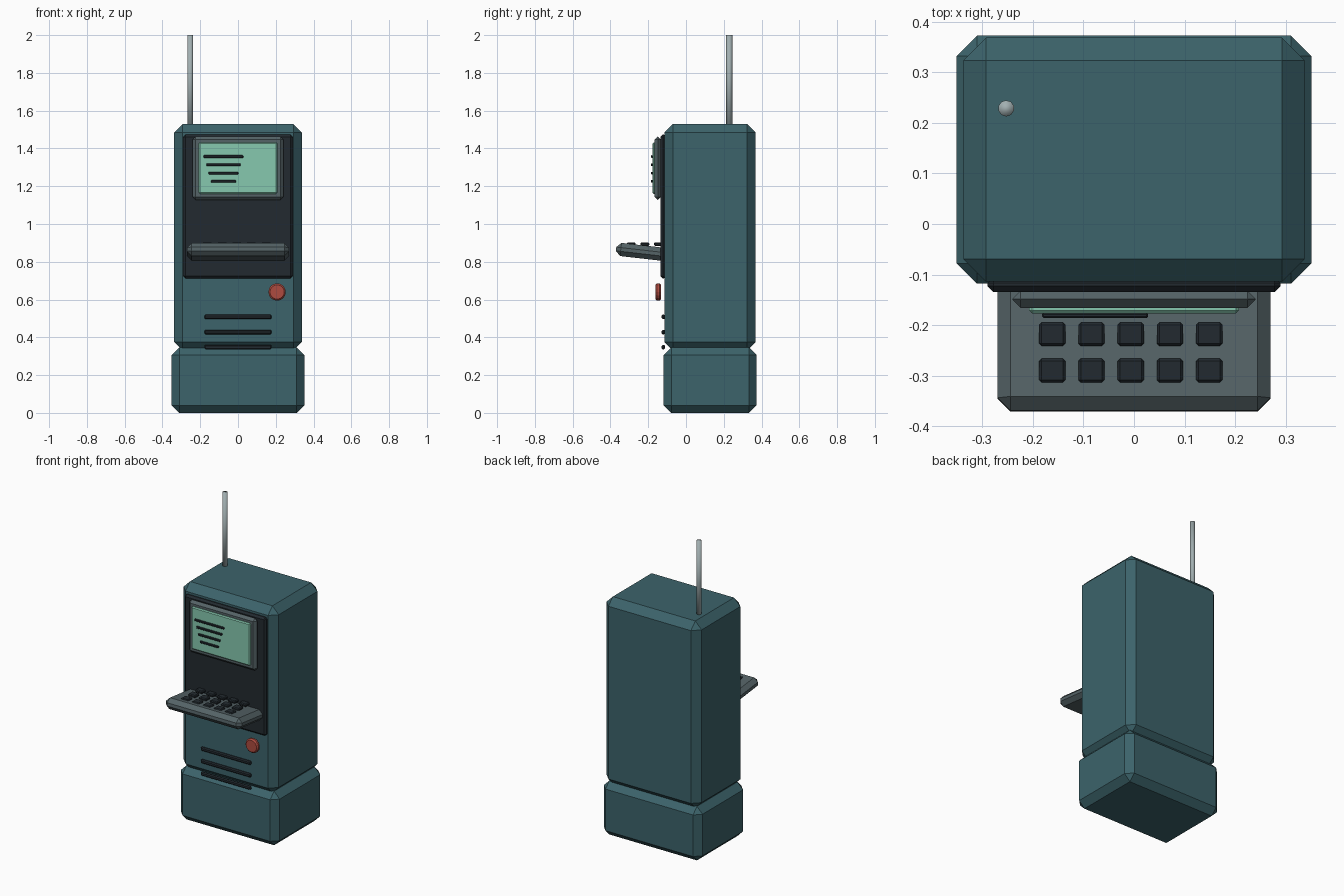
import bpy
from math import radians

if "Cube" in bpy.data.objects:
    bpy.data.objects.remove(bpy.data.objects["Cube"])


def material(name, r, g, b):
    m = bpy.data.materials.new(name)
    m.diffuse_color = (r, g, b, 1)
    m.use_nodes = True
    m.node_tree.nodes["Principled BSDF"].inputs["Base Color"].default_value = m.diffuse_color
    return m


TEAL = material("teal", 0.045, 0.125, 0.145)
DARK = material("dark", 0.016, 0.023, 0.029)
GREY = material("slate_grey", 0.09, 0.125, 0.135)
GREEN = material("screen_green", 0.24, 0.58, 0.43)
RED = material("red", 0.42, 0.07, 0.05)
METAL = material("metal", 0.36, 0.43, 0.44)


def finish(obj, name, mat, bevel):
    obj.name = name
    obj.data.materials.append(mat)
    if bevel:
        mod = obj.modifiers.new("chamfer", "BEVEL")
        mod.width = bevel
        mod.segments = 1
        mod.limit_method = "ANGLE"
        mod.angle_limit = radians(40)
    return obj


def box(name, x, y, z, mat, bevel, tilt=0):
    """Chamfered box from (min, max) ranges, optionally tilted about x."""
    loc = [(r[0] + r[1]) / 2 for r in (x, y, z)]
    bpy.ops.mesh.primitive_cube_add(size=1, location=loc)
    obj = bpy.context.object
    obj.scale = [r[1] - r[0] for r in (x, y, z)]
    bpy.ops.object.transform_apply(location=False, rotation=False, scale=True)
    obj.rotation_euler.x = tilt
    return finish(obj, name, mat, bevel)


def rod(name, loc, radius, depth, sides, mat, bevel=0, turn=0):
    bpy.ops.mesh.primitive_cylinder_add(vertices=sides, radius=radius, depth=depth,
                                        location=loc, rotation=(turn, 0, 0))
    return finish(bpy.context.object, name, mat, bevel)


# Cabinet
box("base", (-0.351, 0.351), (-0.118, 0.373), (0, 0.347), TEAL, 0.04)
box("cabinet", (-0.338, 0.338), (-0.114, 0.369), (0.33, 1.53), TEAL, 0.045)
box("front_panel", (-0.29, 0.29), (-0.135, -0.105), (0.712, 1.473), DARK, 0.012)

# Screen and its display bars
box("screen_frame", (-0.241, 0.241), (-0.166, -0.132), (1.127, 1.463), GREY, 0.0165)
box("screen", (-0.208, 0.208), (-0.177, -0.157), (1.16, 1.432), GREEN, 0.006)
for i, length in enumerate((0.21, 0.182, 0.157, 0.132)):
    z = 1.357 - 0.0437 * i
    box(f"display_bar_{i}", (-0.077 - length / 2, -0.077 + length / 2),
        (-0.186, -0.176), (z - 0.007, z + 0.007), DARK, 0.003)

# Sloping keyboard shelf with level keys
box("keyboard_shelf", (-0.27, 0.27), (-0.371, -0.089), (0.817, 0.887), GREY, 0.025,
    radians(-6.5))
for row in range(3):
    for col in range(5):
        x, y = -0.162 + 0.0777 * col, -0.29 + 0.072 * row
        box(f"key_{row}_{col}", (x - 0.026, x + 0.026), (y - 0.0235, y + 0.0235),
            (0.884, 0.902), DARK, 0.005)

# Button and vents on the lower front
rod("button", (0.207, -0.147, 0.64), 0.046, 0.028, 16, RED, 0.008, radians(90))
for i in range(3):
    z = 0.508 - 0.08 * i
    box(f"vent_{i}", (-0.178, 0.178), (-0.129, -0.111), (z - 0.012, z + 0.012), DARK, 0.006)

# Aerial
rod("aerial", (-0.253, 0.229, 1.745), 0.016, 0.51, 10, METAL)
bpy.ops.object.shade_smooth()
